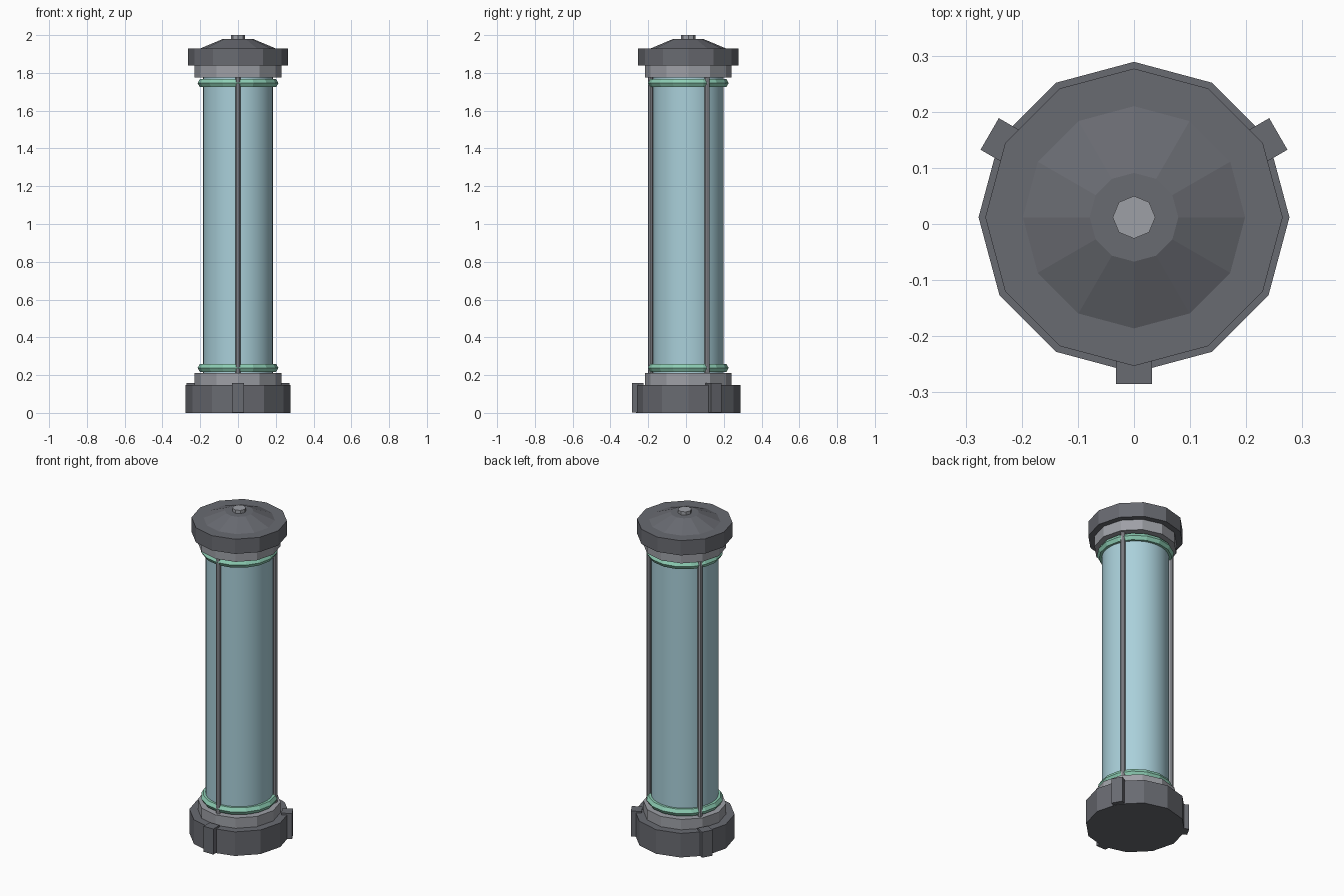
import bpy
import math

if "Cube" in bpy.data.objects:
    bpy.data.objects.remove(bpy.data.objects["Cube"], do_unlink=True)

CY = 0.012  # axis of the column in y


def material(name, rgb):
    m = bpy.data.materials.new(name)
    m.use_nodes = True
    m.diffuse_color = (*rgb, 1)
    m.node_tree.nodes["Principled BSDF"].inputs["Base Color"].default_value = (*rgb, 1)
    return m


dark = material("dark_metal", (0.14, 0.145, 0.165))
light = material("light_metal", (0.34, 0.35, 0.38))
glass = material("pale_blue_glass", (0.40, 0.63, 0.70))
green = material("mint_seal", (0.27, 0.62, 0.46))


def finish(name, mat):
    ob = bpy.context.object
    ob.name = ob.data.name = name
    ob.data.materials.append(mat)
    return ob


def prism(name, mat, sides, r1, z1, z2, r2=None, x=0, y=CY):
    """Upright cylinder or frustum with a vertex on +x."""
    bpy.ops.mesh.primitive_cone_add(
        vertices=sides, radius1=r1, radius2=r1 if r2 is None else r2,
        depth=z2 - z1, location=(x, y, (z1 + z2) / 2))
    return finish(name, mat)


# Base, cap and top bolt
prism("base", dark, 12, 0.277, 0, 0.147)
prism("cap", dark, 12, 0.265, 1.84, 1.93)
prism("cap_dome", dark, 12, 0.198, 1.93, 1.98, 0.079)
prism("cap_bolt", light, 8, 0.038, 1.97, 2.0)

# Collars and seals at both ends of the tube
for end, z1, z2, zs in (("lower", 0.147, 0.21, 0.238), ("upper", 1.775, 1.84, 1.746)):
    prism(end + "_collar", light, 12, 0.23, z1, z2)
    bpy.ops.mesh.primitive_torus_add(
        major_segments=16, minor_segments=6, major_radius=0.19,
        minor_radius=0.024, location=(0, CY, zs))
    finish(end + "_seal", green)

# Glass tube
prism("glass_tube", glass, 32, 0.186, 0.2, 1.78)
bpy.ops.object.shade_smooth_by_angle(angle=math.radians(40))

# Three rods, each above a lug on the base
for side, deg in (("front", -90), ("left", 30), ("right", 150)):
    a = math.radians(deg)
    c, s = math.cos(a), math.sin(a)
    prism(side + "_rod", light, 8, 0.013, 0.2, 1.78, x=0.2 * c, y=CY + 0.2 * s)
    bpy.ops.mesh.primitive_cube_add(
        size=1, location=(0.267 * c, CY + 0.267 * s, 0.08), rotation=(0, 0, a))
    lug = finish(side + "_lug", dark)
    lug.scale = (0.06, 0.065, 0.156)
